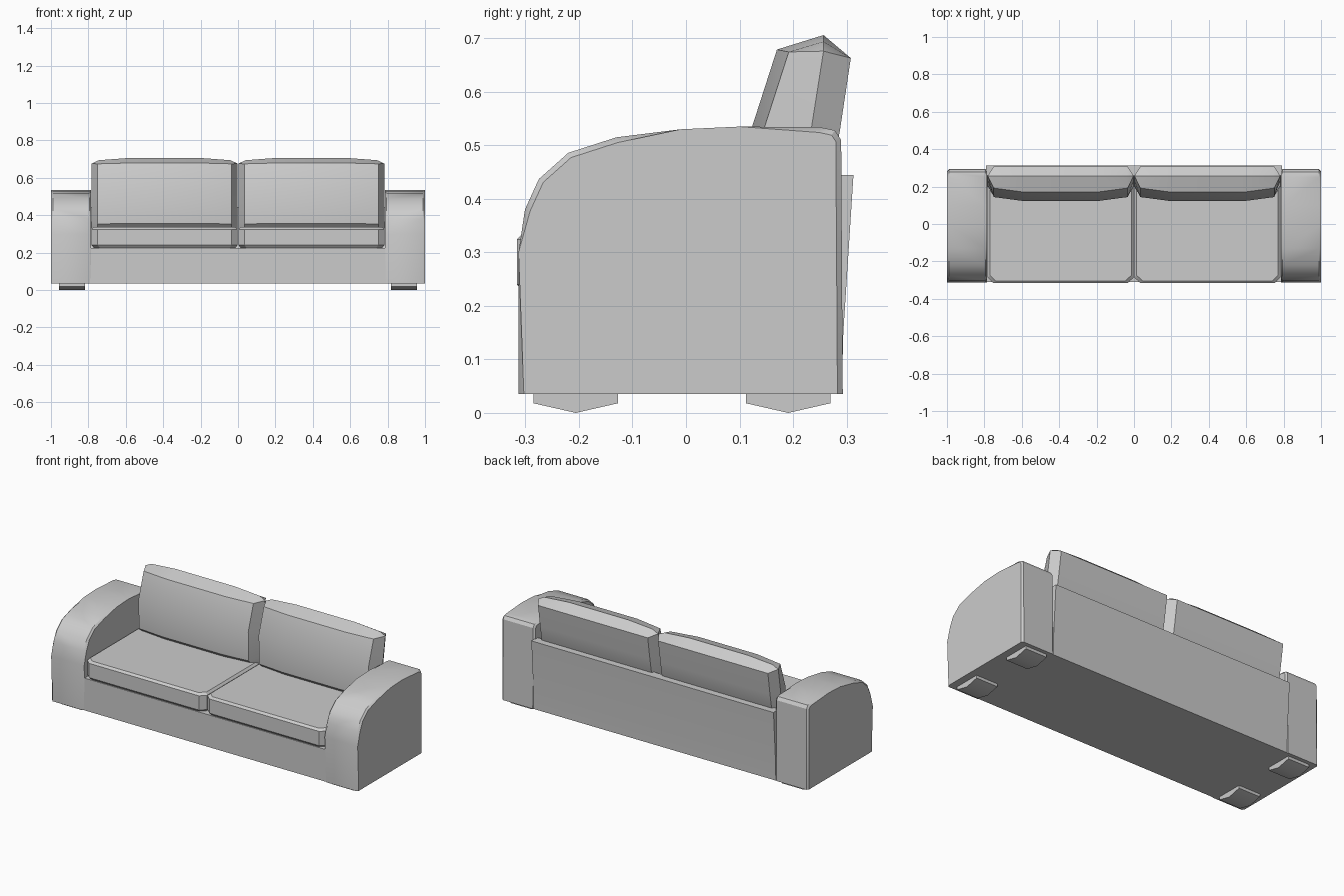
import bpy, bmesh, math

cube = bpy.data.objects.get("Cube")
if cube:
    bpy.data.objects.remove(cube, do_unlink=True)

# Single grey upholstery colour
grey = bpy.data.materials.new("grey fabric")
grey.use_nodes = True
colour = (0.6, 0.6, 0.6, 1)
grey.diffuse_color = colour
grey.node_tree.nodes["Principled BSDF"].inputs["Base Color"].default_value = colour


def finish(bm, name, mirror=True):
    """Turn a bmesh into a named object, mirrored to the other side if asked."""
    bmesh.ops.remove_doubles(bm, verts=bm.verts, dist=0.0005)
    bmesh.ops.recalc_face_normals(bm, faces=bm.faces)
    mesh = bpy.data.meshes.new(name)
    bm.to_mesh(mesh)
    bm.free()
    mesh.materials.append(grey)
    ob = bpy.data.objects.new(name, mesh)
    bpy.context.collection.objects.link(ob)
    bpy.ops.object.select_all(action='DESELECT')
    ob.select_set(True)
    bpy.context.view_layer.objects.active = ob
    bpy.ops.object.shade_smooth_by_angle(angle=math.radians(30))
    if mirror:
        mod = ob.modifiers.new("Mirror", 'MIRROR')
        mod.use_mirror_merge = False
    return ob


def extrude_profile(bm, profile, x0, x1):
    """Extrude a (y, z) outline along x."""
    a = [bm.verts.new((x0, y, z)) for y, z in profile]
    b = [bm.verts.new((x1, y, z)) for y, z in profile]
    bm.faces.new(a)
    bm.faces.new(b[::-1])
    for i in range(len(a)):
        j = (i + 1) % len(a)
        bm.faces.new((a[i], b[i], b[j], a[j]))


def loft(bm, rings, cap_top=True):
    """Skin a stack of equal-length point rings."""
    rows = [[bm.verts.new(p) for p in ring] for ring in rings]
    for low, high in zip(rows, rows[1:]):
        for i in range(len(low)):
            j = (i + 1) % len(low)
            bm.faces.new((low[i], low[j], high[j], high[i]))
    bm.faces.new(rows[0][::-1])
    if cap_top:
        bm.faces.new(rows[-1])


# Arms: rounded front profile with chamfered side edges
arm_profile = [(-0.313, 0.035), (-0.313, 0.30), (-0.301, 0.38), (-0.275, 0.437),
               (-0.22, 0.486), (-0.13, 0.515), (-0.01, 0.53), (0.1, 0.535),
               (0.25, 0.534), (0.278, 0.528), (0.29, 0.51), (0.293, 0.035)]
bm = bmesh.new()
extrude_profile(bm, arm_profile, 0.785, 1.0)
rim = [e for e in bm.edges
       if abs(e.verts[0].co.x - e.verts[1].co.x) < 0.001
       and max(v.co.z for v in e.verts) > 0.04]
bmesh.ops.bevel(bm, geom=rim, offset=0.01, segments=1, affect='EDGES')
finish(bm, "arm")

# Base with the leaning back panel
base_profile = [(-0.309, 0.035), (0.291, 0.035), (0.294, 0.15), (0.313, 0.445),
                (0.26, 0.445), (0.2, 0.225), (-0.309, 0.225)]
bm = bmesh.new()
extrude_profile(bm, base_profile, -0.79, 0.79)
finish(bm, "base_and_back", mirror=False)


# Seat cushions: shallow boxes with cut corners and chamfered rims
def seat_ring(z, inset):
    x0, x1 = 0.002 + inset, 0.783 - inset
    y0, y1 = -0.316 + inset, 0.23 - inset
    return [(x0 + 0.032, y0, z), (x1 - 0.032, y0, z), (x1, y0 + 0.03, z),
            (x1, y1, z), (x0, y1, z), (x0, y0 + 0.03, z)]


bm = bmesh.new()
loft(bm, [seat_ring(0.222, 0.015), seat_ring(0.24, 0),
          seat_ring(0.324, 0), seat_ring(0.336, 0.012)])
finish(bm, "seat_cushion")


# Back cushions: bulged front, pointed ends, leaning back to a top ridge
def back_ring(front, middle, back):
    (yf, zf), (ym, zm), (yb, zb) = front, middle, back
    xs = (0.034, 0.2, 0.585, 0.75)
    bulge = (0.022, 0, 0, 0.022)
    ring = [(x, yf + b, zf - b * 0.2) for x, b in zip(xs, bulge)]
    ring.append((0.782, ym, zm))
    ring += [(x, yb, zb) for x in reversed(xs)]
    ring.append((0.002, ym, zm))
    return ring


a, b, c, d = [(x, 0.257, z) for x, z in
              ((0.04, 0.694), (0.2, 0.706), (0.585, 0.706), (0.744, 0.694))]
bm = bmesh.new()
loft(bm, [back_ring((0.155, 0.328), (0.2, 0.328), (0.235, 0.328)),
          back_ring((0.126, 0.357), (0.205, 0.357), (0.258, 0.357)),
          back_ring((0.122, 0.53), (0.234, 0.53), (0.288, 0.53)),
          back_ring((0.17, 0.679), (0.257, 0.676), (0.308, 0.663)),
          [a, b, c, d, d, d, c, b, a, a]], cap_top=False)
# Collapse the doubled ridge points cleanly
bmesh.ops.remove_doubles(bm, verts=bm.verts, dist=0.0005)
bmesh.ops.dissolve_degenerate(bm, edges=bm.edges, dist=0.0005)
finish(bm, "back_cushion")

# Feet: shallow wedges under each corner
bm = bmesh.new()
for y in (-0.206, 0.191):
    extrude_profile(bm, [(y - 0.079, 0.037), (y - 0.079, 0.018), (y, 0.0),
                         (y + 0.079, 0.018), (y + 0.079, 0.037)], 0.817, 0.957)
finish(bm, "feet")
